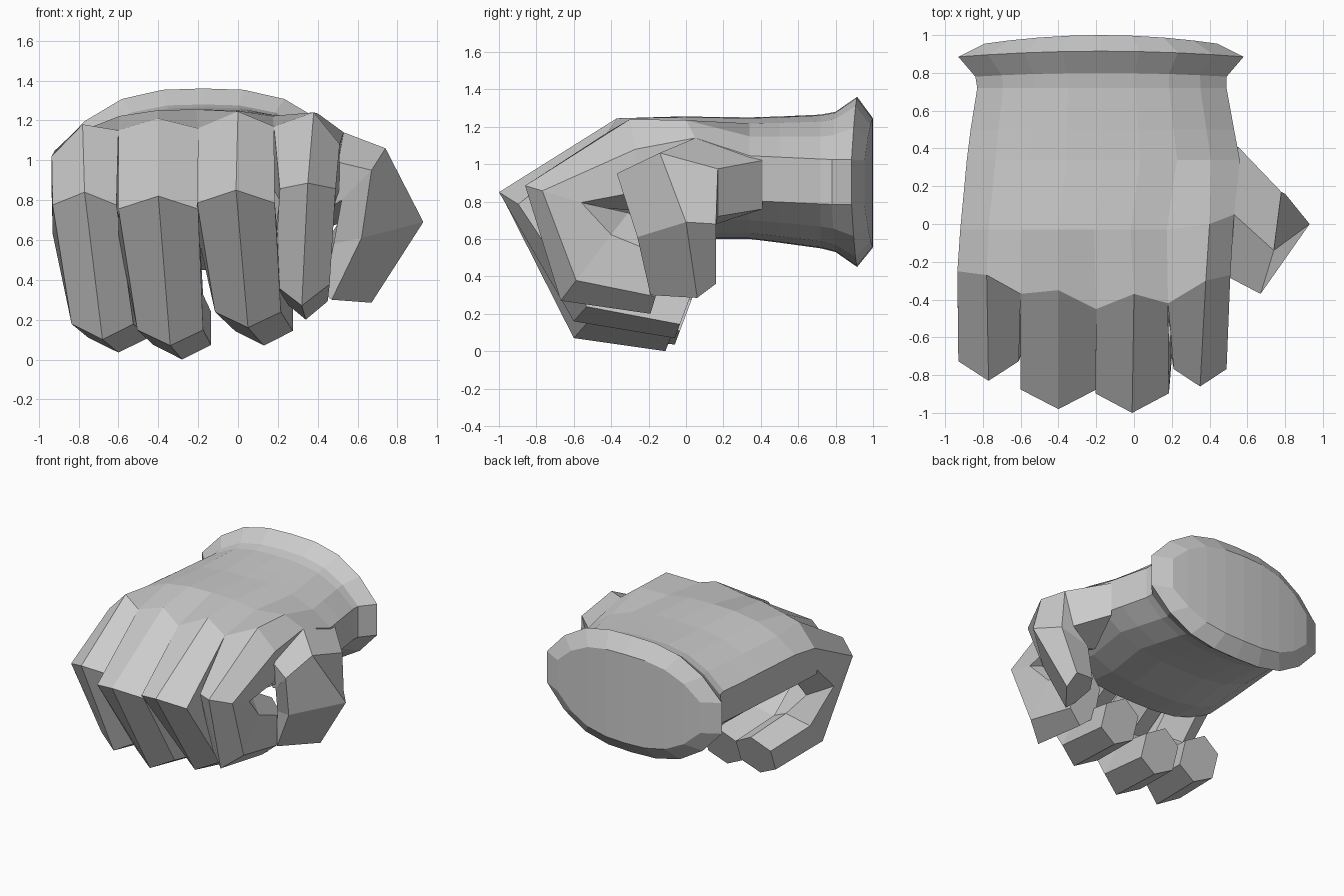
import bpy, bmesh
from mathutils import Vector

if "Cube" in bpy.data.objects:
    bpy.data.objects.remove(bpy.data.objects["Cube"])


def loft(name, rings, strip_caps=False, cap_start=True):
    """Skin closed rings of equal size into one flat-shaded, capped object."""
    bm = bmesh.new()
    vs = [[bm.verts.new(p) for p in r] for r in rings]
    n = len(vs[0])
    for a, b in zip(vs, vs[1:]):
        for i in range(n):
            j = (i + 1) % n
            bm.faces.new((a[i], a[j], b[j], b[i]))
    for r in (vs[0], vs[-1]) if cap_start else (vs[-1],):
        if strip_caps:
            for i in range(n // 2 - 1):
                bm.faces.new((r[i], r[i + 1], r[n - 2 - i], r[n - 1 - i]))
        else:
            bm.faces.new(r)
    bmesh.ops.recalc_face_normals(bm, faces=bm.faces)
    me = bpy.data.meshes.new(name)
    bm.to_mesh(me)
    bm.free()
    ob = bpy.data.objects.new(name, me)
    bpy.context.collection.objects.link(ob)
    return ob


# Hand back, wrist and flared cuff: lens-shaped sections along y
U = [-1, -.79, -.54, -.27, 0, .27, .54, .79, 1]


def lens(y, bow, xl, xr, zb, zt):
    cx, hw = (xl + xr) / 2, (xr - xl) / 2
    zm, hz = (zb + zt) / 2, (zt - zb) / 2

    def pt(u, s):
        z = zm + s * (.12 + (hz - .12) * (1 - abs(u) ** 3))
        return (cx + hw * u, y - bow * u * u, z)
    return [pt(u, 1) for u in U] + [pt(u, -1) for u in reversed(U)]


sections = [
    (1.0, .045, -.79, .44, .555, 1.245),
    (.915, .03, -.93, .58, .45, 1.36),
    (.80, .02, -.84, .49, .53, 1.28),
    (.72, 0, -.83, .49, .55, 1.265),
    (.50, 0, -.865, .53, .58, 1.255),
    (.34, 0, -.885, .56, .60, 1.25),
    (-.03, 0, -.92, .50, .60, 1.255),
    (-.28, 0, -.935, .49, .64, 1.22),
]
palm = [lens(*s) for s in sections]
palm[-2][7] = (.40, 0, 1.235)
palm[-2][8] = (.53, .05, 1.14)          # where the thumb web starts
# Knuckle line: valleys and ridges alternate
knuckles = [(-.935, -.25, 1.02), (-.78, -.27, 1.18), (-.60, -.37, 1.15), (-.40, -.35, 1.21),
            (-.20, -.45, 1.16), (0, -.37, 1.245), (.18, -.42, 1.17), (.38, -.30, 1.24), (.51, -.27, 1.08)]
palm[-1][:9] = knuckles
loft("palm_and_cuff", palm, True)


# Curled fingers: hexagonal rings, the first one shared with the knuckle line
def hex_ring(outer, depth, w, f=.23):
    o, d, x = Vector(outer), Vector((0, *depth)), Vector((w, 0, 0))
    return [o, o + d * f + x, o + d * .75 + x, o + d, o + d * .75 - x, o + d * f - x]


def knuckle_ring(k):
    left, ridge, right = knuckles[2 * k:2 * k + 3]
    return [ridge, right, (right[0], -.27, .85), (ridge[0], -.22, .75), (left[0], -.27, .85), left]


DEEP = [(.45, -.28), (.30, .34), (.12, .32)]
INDEX = [(.40, -.12), (.36, .47), (.12, .40)]
fingers = [
    ("little_finger", [(-.77, -.83, .84), (-.68, -.56, .10), (-.60, -.06, .035)], DEEP, [.16, .155, .15]),
    ("ring_finger", [(-.40, -.98, .82), (-.34, -.60, .07), (-.28, -.11, 0)], DEEP, [.2, .165, .145]),
    ("middle_finger", [(-.01, -1.0, .85), (.05, -.60, .16), (.13, -.06, .07)], DEEP, [.195, .165, .145]),
    ("index_finger", [(.35, -.86, .885), (.32, -.67, .27), (.34, -.19, .20)], INDEX, [.14, .14, .11]),
]
for k, (name, ridge, depth, widths) in enumerate(fingers):
    loft(name, [knuckle_ring(k)] + [hex_ring(*a) for a in zip(ridge, depth, widths)], cap_start=False)

# Thumb: hexagonal tube bending out from the side of the palm, then down
thumb = [
    [(.46, -.26, 1.00), (.53, .05, 1.14), (.55, .41, 1.02), (.55, .41, .76), (.44, .10, .66), (.44, -.2, .75)],
    [(.67, -.37, .95), (.74, -.14, 1.06), (.78, .17, .975), (.70, .17, .72), (.50, .0, .68), (.52, -.28, .80)],
    [(.62, -.26, .61), (.93, .0, .69), (.80, .16, .68), (.55, .15, .62), (.45, .0, .60), (.48, -.20, .58)],
    [(.47, -.19, .30), (.67, .06, .285), (.66, .16, .36), (.50, .14, .38), (.42, .02, .37), (.43, -.14, .33)],
]
loft("thumb", thumb)
